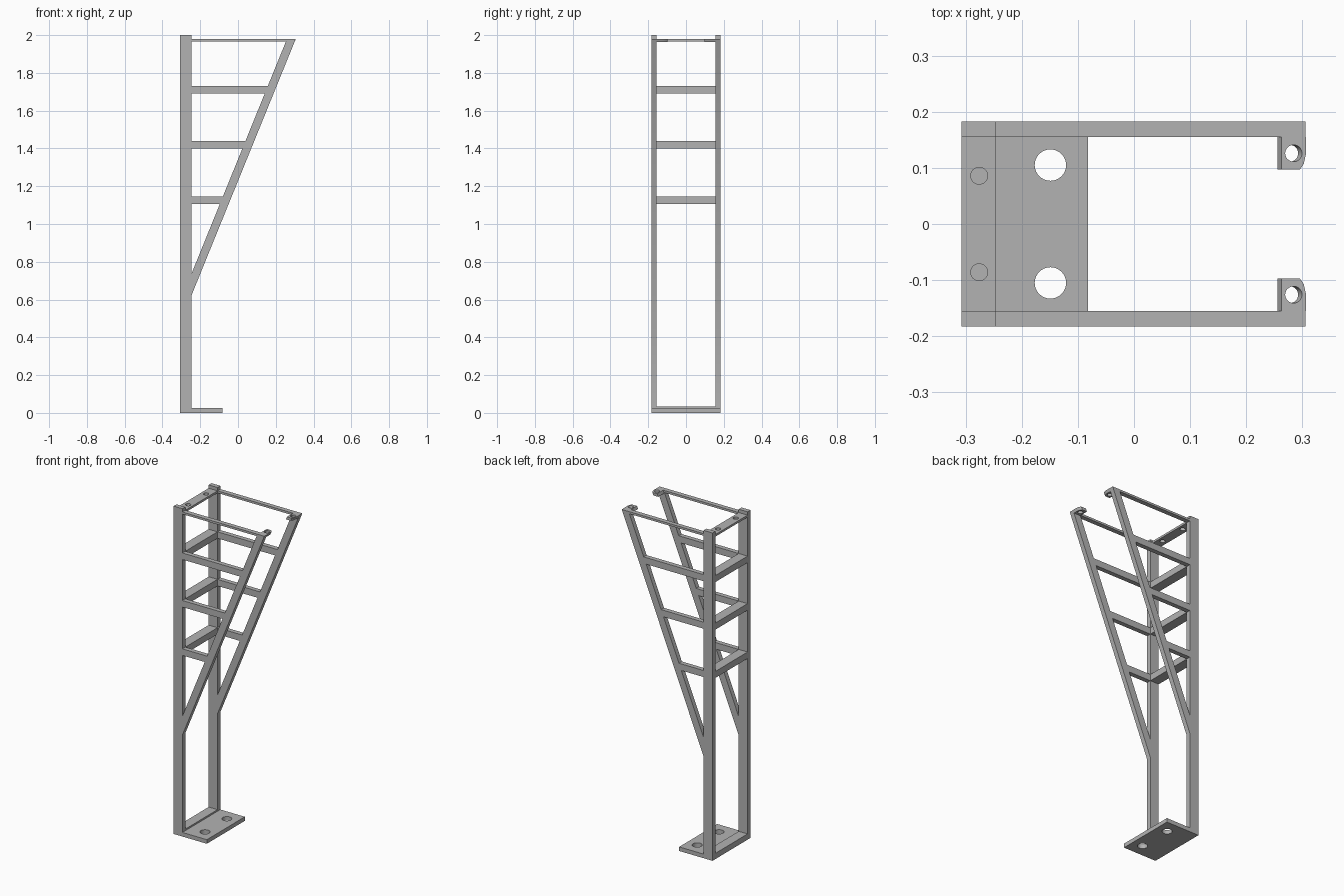
import bpy, bmesh, math
from mathutils import Matrix

cube = bpy.data.objects.get("Cube")
if cube:
    bpy.data.objects.remove(cube, do_unlink=True)

metal = bpy.data.materials.new("plain grey metal")
metal.use_nodes = True
GREY = (0.45, 0.45, 0.45, 1)
metal.diffuse_color = GREY
metal.node_tree.nodes["Principled BSDF"].inputs["Base Color"].default_value = GREY

# Main dimensions
BACK, POST, TIP = -0.307, -0.247, 0.306
INNER, OUTER = 0.155, 0.183
TOP, BAR_BOTTOM = 1.98, 1.967
FOOT, CROTCH = 0.62, 0.735
SLOPE = (TOP - FOOT) / (TIP - POST)
RUNGS = [(1.105, 1.145), (1.40, 1.44), (1.69, 1.73)]


def circle(x, y, r, n=32):
    return [(x + r * math.cos(math.tau * i / n), y + r * math.sin(math.tau * i / n))
            for i in range(n)]


def rect(x0, x1, y0, y1):
    return [(x0, y0), (x1, y0), (x1, y1), (x0, y1)]


def plate(name, loops, thickness, matrix):
    """Extrude an outline with holes into a solid, centred on its own plane."""
    curve = bpy.data.curves.new(name, "CURVE")
    curve.dimensions = "2D"
    curve.fill_mode = "BOTH"
    curve.extrude = thickness / 2
    for loop in loops:
        spline = curve.splines.new("POLY")
        spline.points.add(len(loop) - 1)
        for point, (x, y) in zip(spline.points, loop):
            point.co = (x, y, 0, 1)
        spline.use_cyclic_u = True
    helper = bpy.data.objects.new(name + " outline", curve)
    bpy.context.collection.objects.link(helper)
    graph = bpy.context.evaluated_depsgraph_get()
    mesh = bpy.data.meshes.new_from_object(helper.evaluated_get(graph))
    bpy.data.objects.remove(helper, do_unlink=True)
    bpy.data.curves.remove(curve)
    bm = bmesh.new()
    bm.from_mesh(mesh)
    bmesh.ops.remove_doubles(bm, verts=bm.verts, dist=1e-5)
    bm.transform(matrix)
    bmesh.ops.recalc_face_normals(bm, faces=bm.faces)
    bm.to_mesh(mesh)
    bm.free()
    mesh.name = name
    mesh.materials.clear()
    mesh.materials.append(metal)
    obj = bpy.data.objects.new(name, mesh)
    bpy.context.collection.objects.link(obj)
    bpy.ops.object.select_all(action="DESELECT")
    obj.select_set(True)
    bpy.context.view_layer.objects.active = obj
    bpy.ops.object.shade_smooth_by_angle(angle=math.radians(30))
    return obj


def flat(name, loops, z0, z1, shear=0):
    lean = Matrix.Identity(4)
    lean[0][2] = shear
    return plate(name, loops, z1 - z0, Matrix.Translation((0, 0, (z0 + z1) / 2)) @ lean)


# Side frames: post, sloping brace, top bar and rungs around open bays
def brace_x(z):
    return POST + (z - CROTCH) / SLOPE


outline = [(BACK, 0), (POST, 0), (POST, FOOT), (TIP, TOP), (POST, TOP), (POST, 2), (BACK, 2)]
floors = [CROTCH] + [top for _, top in RUNGS]
ceilings = [bottom for bottom, _ in RUNGS] + [BAR_BOTTOM]
bays = []
for low, high in zip(floors, ceilings):
    bay = [(POST, low), (brace_x(low), low), (brace_x(high), high), (POST, high)]
    bays.append(bay[1:] if low == CROTCH else bay)
upright = Matrix.Rotation(math.pi / 2, 4, "X")
for side, sign in (("left", 1), ("right", -1)):
    place = Matrix.Translation((0, sign * (INNER + OUTER) / 2, 0))
    plate("side_frame_" + side, [outline] + bays, OUTER - INNER, place @ upright)

    # Drilled lug at the tip of each brace, leaning with it
    lug = [(0.259, INNER), (0.259, 0.097), (0.292, 0.097), (0.299, 0.107),
           (0.303, 0.125), (0.303, INNER)]
    lug = [(x, sign * y) for x, y in lug]
    flat("lug_" + side, [lug, circle(0.281, sign * 0.126, 0.015)],
         TOP - 0.017, TOP, 1 / SLOPE)

# Cross bars between the posts
for i, (low, high) in enumerate(RUNGS):
    flat(f"cross_bar_{i + 1}", [rect(BACK, POST, -INNER, INNER)], low, high)
flat("bottom_sill", [rect(BACK, POST, -INNER, INNER)], 0, 0.035)
flat("top_plate", [rect(BACK, POST, -INNER, INNER)]
     + [circle(-0.276, s * 0.086, 0.015) for s in (1, -1)], BAR_BOTTOM, TOP)

# Foot plate with two bolt holes
flat("foot_plate", [rect(POST, -0.082, -OUTER, OUTER)]
     + [circle(-0.149, s * 0.105, 0.028) for s in (1, -1)], 0, 0.025)
